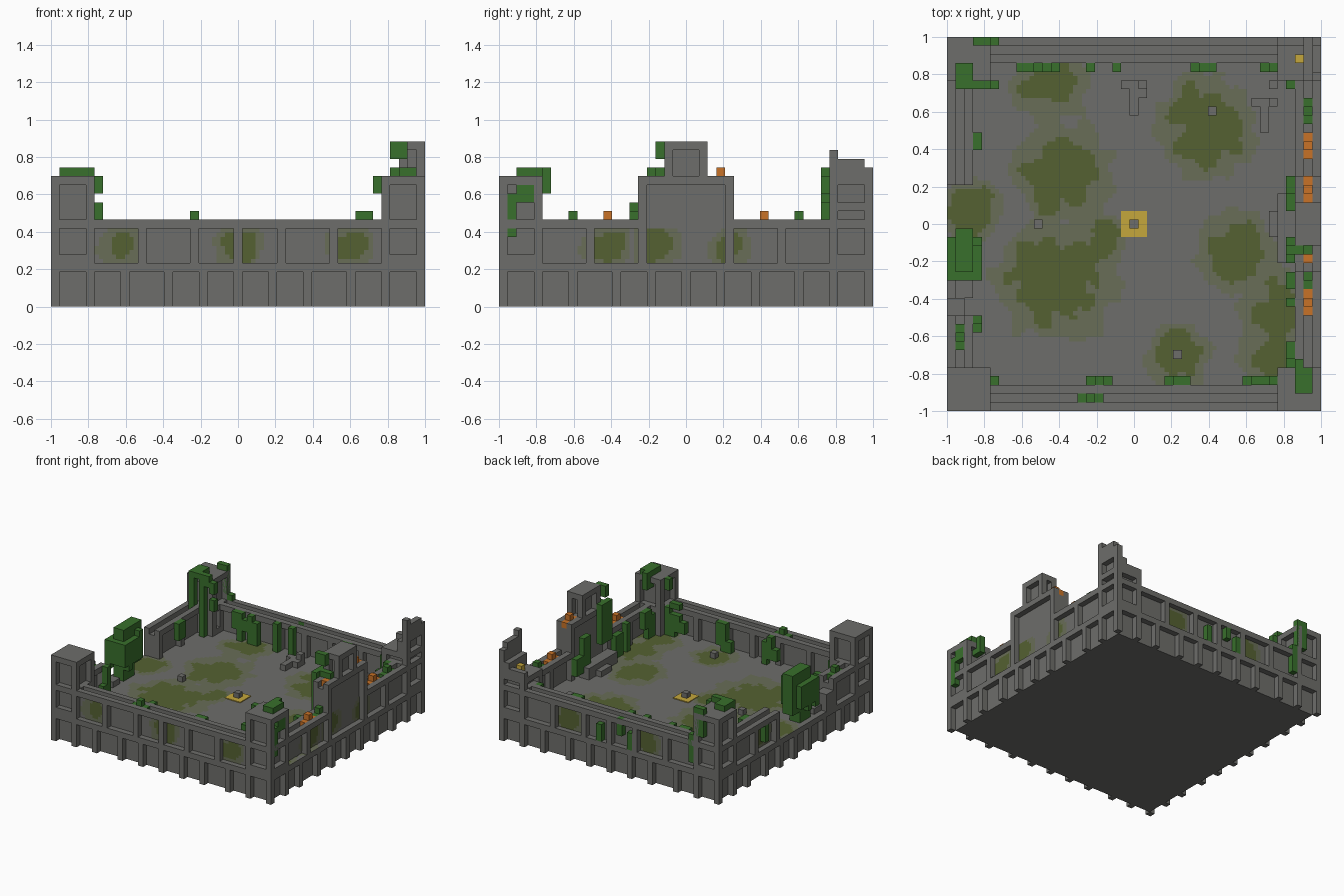
import bpy, bmesh, random
from mathutils import Vector, noise

random.seed(4)
if "Cube" in bpy.data.objects:
    bpy.data.objects.remove(bpy.data.objects["Cube"], do_unlink=True)

GRID = 43                 # blocks along one side
UNIT = 2 / GRID
FLOOR, WALL, TOWER, TURRET = 5, 10, 15, 19
SIDES = ("front", "back", "left", "right")


def material(name, *rgb):
    mat = bpy.data.materials.new(name)
    mat.use_nodes = True
    color = (*rgb, 1)
    mat.diffuse_color = color
    mat.node_tree.nodes["Principled BSDF"].inputs["Base Color"].default_value = color
    return mat


stone = material("grey stone", .155, .155, .145)
moss_light = material("pale moss", .14, .155, .095)
moss_dark = material("dark moss", .09, .12, .032)
leaf = material("leaf green", .04, .16, .025)
gold = material("gold yellow", .56, .39, .045)
orange = material("rust orange", .58, .17, .02)


def point(x, y, z):
    return Vector((x * UNIT - 1, y * UNIT - 1, z * UNIT))


def finish(name, bm, *mats):
    mesh = bpy.data.meshes.new(name)
    bm.to_mesh(mesh)
    bm.free()
    for mat in mats:
        mesh.materials.append(mat)
    obj = bpy.data.objects.new(name, mesh)
    bpy.context.collection.objects.link(obj)


def box(bm, x0, x1, y0, y1, z0, z1):
    """Axis-aligned box measured in blocks."""
    lo, hi = point(x0, y0, z0), point(x1, y1, z1)
    for v in bmesh.ops.create_cube(bm, size=1)["verts"]:
        v.co = (lo + hi) / 2 + v.co * (hi - lo)


def along(side, a0, a1, d0, d1):
    """Turn a run along a wall and a depth from outside into x and y limits."""
    if side in ("back", "left"):
        d0, d1 = GRID - d1, GRID - d0
    return (a0, a1, d0, d1) if side in ("front", "back") else (d0, d1, a0, a1)


def side_box(bm, side, a0, a1, d0, d1, z0, z1):
    box(bm, *along(side, a0, a1, d0, d1), z0, z1)


def cage(bm, x, y, width, depth, z0, z1):
    """Solid core with a one-block frame round its open panels."""
    box(bm, x + 1, x + width - 1, y + 1, y + depth - 1, z0, z1)
    for px in (x, x + width - 1):
        for py in (y, y + depth - 1):
            box(bm, px, px + 1, py, py + 1, z0, z1)
    for top in (z0 + 1, WALL, z1):
        if top > z0:
            box(bm, x, x + width, y, y + depth, top - 1, top)


def wall(bm, side, a0, a1, top, *posts):
    """Panelled wall with a groove along its top."""
    side_box(bm, side, a0, a1, 1, 2, FLOOR, top - 1)
    for d in (0, 2):
        side_box(bm, side, a0, a1, d, d + 1, top - 1, top)
        for p in posts:
            side_box(bm, side, p, p + 1, d, d + 1, FLOOR, top)


# Foundation: slab, edge beam and short posts mirrored about the middle
bm = bmesh.new()
box(bm, 1, GRID - 1, 1, GRID - 1, 0, FLOOR)
box(bm, 0, GRID, 0, GRID, FLOOR - 1, FLOOR)
for side in SIDES:
    for p in (0, 4, 8, 13, 17, 21):
        for a in {p, GRID - 1 - p}:
            side_box(bm, side, a, a + 1, 0, 1, 0, FLOOR - 1)
finish("foundation", bm, stone)

# Walls, the right one with a gap, the left one with a raised gatehouse
for side in ("front", "back"):
    bm = bmesh.new()
    wall(bm, side, 4, 39, WALL, 4, 10, 16, 21, 26, 32, 38)
    finish(side + "_wall", bm, stone)
bm = bmesh.new()
wall(bm, "right", 26, 39, WALL, 26, 32, 38)
wall(bm, "right", 4, 11, WALL, 4, 10)
side_box(bm, "right", 11, 13, 0, 2, FLOOR, 8)
side_box(bm, "right", 13, 15, 1, 3, FLOOR, 6)
finish("right_wall", bm, stone)
bm = bmesh.new()
wall(bm, "left", 4, 17, WALL, 4, 10, 16)
wall(bm, "left", 26, 39, WALL, 26, 32, 38)
wall(bm, "left", 16, 27, TOWER, 16, 26)
finish("left_wall", bm, stone)

# Gatehouse turret and its inner steps
bm = bmesh.new()
cage(bm, 40, 19, 3, 5, TOWER - 1, TURRET)
finish("gate_turret", bm, stone)
bm = bmesh.new()
side_box(bm, "left", 17, 25, 3, 5, FLOOR, 7)
side_box(bm, "left", 20, 23, 4, 6, FLOOR, 6)
finish("gate_steps", bm, stone)

# Corner towers, the last one ruined
far = GRID - 5
for name, x, y in (("front_right", 0, 0), ("front_left", far, 0), ("back_right", 0, far)):
    bm = bmesh.new()
    cage(bm, x, y, 5, 5, FLOOR, TOWER)
    finish(name + "_tower", bm, stone)
bm = bmesh.new()
cage(bm, far, far, 5, 5, FLOOR, 12)
for step, top in enumerate((18, 17, 17, 17, 16)):
    y = far + step
    recess = int(0 < step < 4)
    side_box(bm, "left", y, y + 1, recess, 2, 12, TOWER - 1)
    side_box(bm, "left", y, y + 1, 0, 1, TOWER - 1, top)
side_box(bm, "back", far, 42, 0, 1, 12, 13)
finish("back_left_ruined_tower", bm, stone)

# Fallen stones: single blocks, then low heaps
bm = bmesh.new()
for x, y in ((10, 21), (30, 34), (26, 6), (21, 21), (22, 36), (37, 37)):
    box(bm, x, x + 1, y, y + 1, FLOOR, FLOOR + 1)
for x, y in ((20, 37), (35, 35)):
    box(bm, x, x + 3, y, y + 1, FLOOR, FLOOR + 1)
    box(bm, x + 1, x + 2, y - 3, y + 1, FLOOR, FLOOR + 1)
    box(bm, x + 2, x + 3, y, y + 1, FLOOR, FLOOR + 2)
finish("rubble", bm, stone)

# Gold floor tile and tower treasure
bm = bmesh.new()
box(bm, 20, 23, 20, 23, FLOOR, FLOOR + .15)
box(bm, 40, 41, 40, 41, 12, 13)
finish("gold_tile", bm, gold)

# Rusty blocks piled in the left wall's groove
bm = bmesh.new()
for y, top in ((12, WALL), (30, WALL), (25, TOWER)):
    side_box(bm, "left", y - 1, y + 2, 1, 2, top - 1, top)
    side_box(bm, "left", y, y + 1, 1, 2, top, top + 1)
side_box(bm, "left", 17, 18, 1, 2, TOWER - 1, TOWER)
finish("rust_blocks", bm, orange)

# Moss painted on floor and wall panels, as round patches
FLOOR_MOSS = ((-.45, .75, .22), (-.38, .27, .29), (.38, .52, .3), (-.42, -.3, .36), (.55, -.15, .23),
              (.78, -.45, .23), (.78, -.72, .23), (.24, -.7, .19), (-.87, .08, .18), (-.16, -.06, .12))
WALL_MOSS = {"front": (-.6, 0, .58), "left": (-.42, -.16, .25), "right": (.4,), "back": (-.3, .4)}


def moss_plate(name, patches, start, stop, place):
    """Thin sheet of half-block squares wherever the moss is strong enough."""
    bm = bmesh.new()
    for i in range(2 * GRID):
        for j in range(2 * start, 2 * stop):
            u, v = i / 2, j / 2
            s, t = (u + .25) * UNIT - 1, (v + .25) * UNIT - 1
            power = max(1 - ((s - a) / r) ** 2 - ((t - b) / r) ** 2 for a, b, r in patches)
            power += .55 * noise.noise(place(u, v) * 9)
            if power > .1:
                corners = ((u, v), (u + .5, v), (u + .5, v + .5), (u, v + .5))
                face = bm.faces.new([bm.verts.new(place(*c)) for c in corners])
                face.material_index = int(power > .62)
    bmesh.ops.remove_doubles(bm, verts=bm.verts, dist=UNIT / 50)
    finish(name, bm, moss_light, moss_dark)


moss_plate("floor_moss", FLOOR_MOSS, 0, GRID, lambda u, v: point(u, v, FLOOR + .06))
for side in SIDES:
    def on_wall(u, v):
        x, _, y, _ = along(side, u, u, .94, .94)
        return point(x, y, v)
    patches = [(a, -.68, .14) for a in WALL_MOSS[side]]
    moss_plate(side + "_wall_moss", patches, FLOOR, WALL - 1, on_wall)

# Vines hanging inside each wall
VINES = {"front": (5, 17, 18, 26, 27, 35, 36, 37), "back": (8, 9, 11, 12, 16, 19, 29, 30, 37),
         "right": (10, 30, 31, 37), "left": (5, 6, 7, 12, 14, 15, 25, 26, 37)}
for side, spots in VINES.items():
    bm = bmesh.new()
    for a in spots:
        top = random.choice((WALL - 1, WALL))
        low = random.randint(FLOOR, 7)
        side_box(bm, side, a, a + 1, 3, 4, low, top)
        if random.random() < .4:
            side_box(bm, side, a - 1, a, 3, 4, low, low + 2)
    finish(side + "_vines", bm, leaf)

# Ivy on the turret
bm = bmesh.new()
side_box(bm, "left", 18, 19, 2, 4, TURRET - 2, TURRET)
side_box(bm, "left", 18, 19, 1, 4, TOWER, TOWER + 1)
side_box(bm, "left", 17, 20, 3, 4, 9, TOWER + 1)
side_box(bm, "left", 23, 25, 3, 4, 7, 12)
finish("turret_ivy", bm, leaf)

# Ivy on the front left tower, over its top and outer panel
bm = bmesh.new()
side_box(bm, "left", 2, 5, 1, 3, TOWER, TOWER + 1)
side_box(bm, "left", 4, 6, 2, 3, 13, TOWER + 1)
side_box(bm, "left", 3, 4, 5, 6, 13, TOWER)
side_box(bm, "left", 1, 2, 0, 1, 8, 13)
side_box(bm, "left", 2, 4, 0, 1, 12, 14)
finish("front_left_ivy", bm, leaf)

# Ivy on the back right tower, inside and out
bm = bmesh.new()
box(bm, 1, 3, far - 1, far + 2, TOWER, TOWER + 1)
for x, low, high in ((1, 9, 15), (3, 6, 16), (4, 14, 16), (5, 13, 15), (5, 10, 12)):
    box(bm, x, x + 1, far - 1, far, low, high)
side_box(bm, "back", 3, 5, 0, 1, 11, TOWER + 1)
side_box(bm, "back", 5, 6, 0, 1, 6, 11)
finish("back_right_ivy", bm, leaf)

# Leaves on the wall tops and outer panels
bm = bmesh.new()
for side, a in (("front", 16), ("left", 15), ("left", 34), ("right", 8)):
    side_box(bm, side, a - 1, a + 2, 1, 2, WALL - 1, WALL)
    side_box(bm, side, a, a + 1, 1, 2, WALL, WALL + 1)
side_box(bm, "front", 35, 37, 3, 4, WALL, WALL + 1)
for side, a, low in (("back", 19, 7), ("back", 23, 5), ("back", 17, 5), ("right", 29, 6)):
    side_box(bm, side, a, a + 1, 0, 1, low, low + 3)
finish("wall_leaves", bm, leaf)

# Bush growing in the gap of the right wall
bm = bmesh.new()
side_box(bm, "right", 16, 19, 1, 3, FLOOR, 12)
side_box(bm, "right", 15, 20, 0, 4, 8, 12)
side_box(bm, "right", 16, 21, 1, 3, 7, 14)
for _ in range(14):
    x, y, z = random.randint(0, 3), random.randint(15, 20), random.randint(7, 12)
    box(bm, x, x + 1, y, y + 1, z, z + 1)
finish("bush", bm, leaf)
